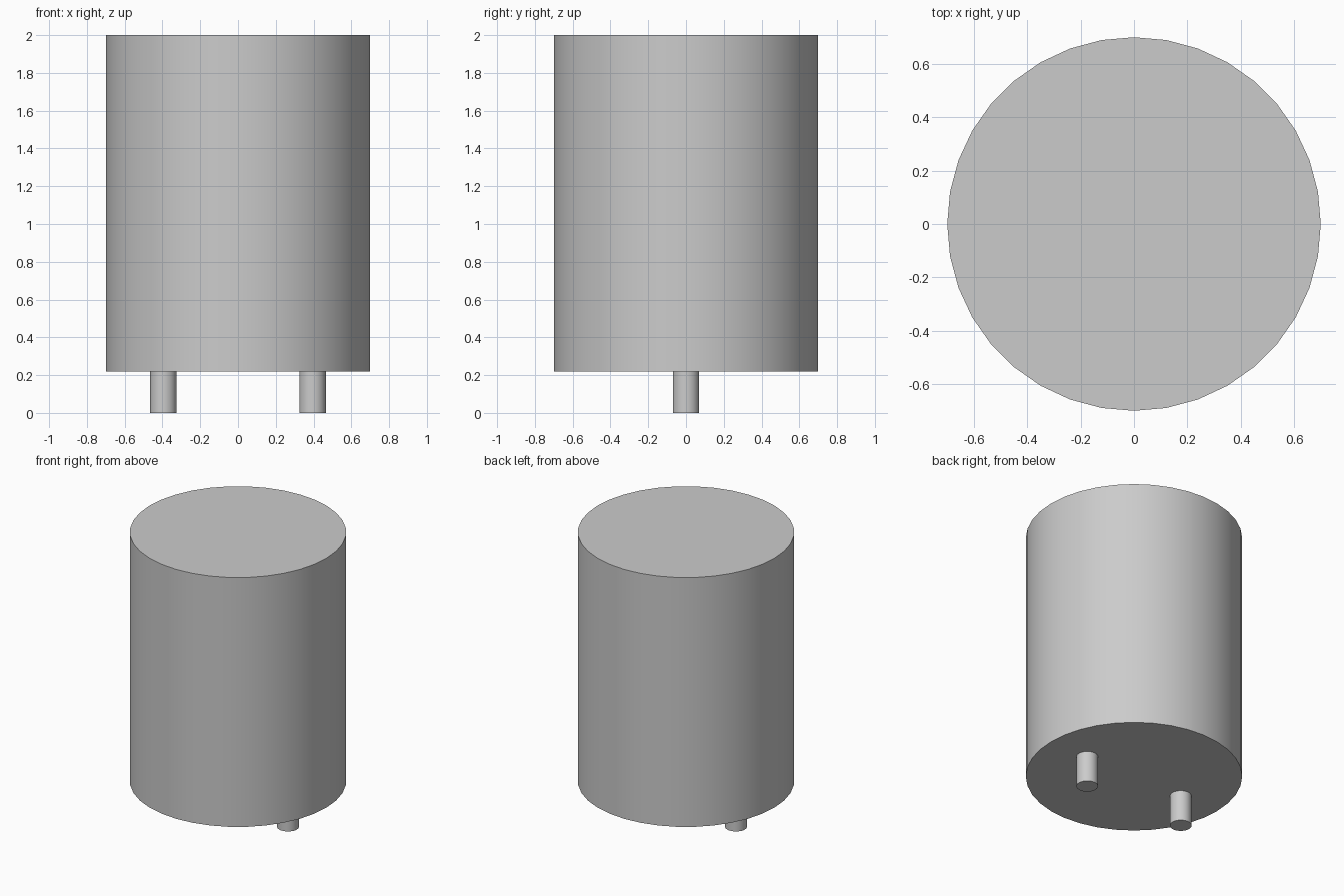
import bpy
import math

# Remove the default cube
if "Cube" in bpy.data.objects:
    bpy.data.objects.remove(bpy.data.objects["Cube"], do_unlink=True)

# Single grey material
GREY = (0.6, 0.6, 0.6, 1.0)
grey = bpy.data.materials.new("light_grey")
grey.use_nodes = True
grey.diffuse_color = GREY
grey.node_tree.nodes["Principled BSDF"].inputs["Base Color"].default_value = GREY


def cylinder(name, radius, bottom, top, x=0.0, sides=36):
    bpy.ops.mesh.primitive_cylinder_add(
        vertices=sides, radius=radius, depth=top - bottom,
        location=(x, 0, (bottom + top) / 2))
    obj = bpy.context.object
    obj.name = name
    obj.data.materials.append(grey)
    bpy.ops.object.shade_smooth_by_angle(angle=math.radians(30))
    return obj


# Main can
BASE = 0.22
cylinder("body", 0.7, BASE, 2.0)

# Two pins under the can
for side, sign in (("left", 1), ("right", -1)):
    cylinder(side + "_pin", 0.07, 0.0, BASE, x=sign * 0.395)
